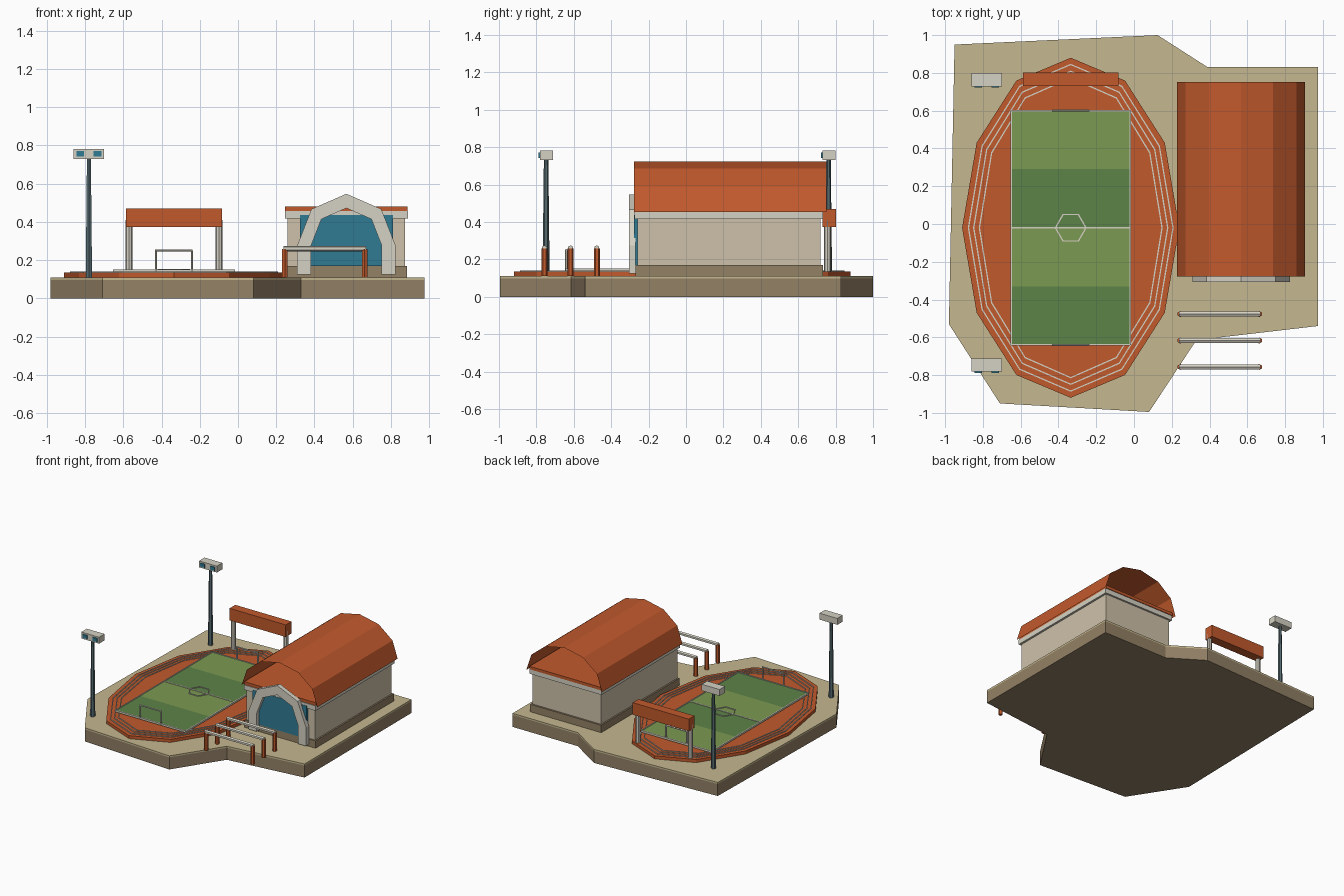
import bpy, bmesh, math
from mathutils import Vector

if "Cube" in bpy.data.objects:
    bpy.data.objects.remove(bpy.data.objects["Cube"])


def mat(name, r, g, b):
    m = bpy.data.materials.new(name)
    m.diffuse_color = [(c / 255) ** 2.2 for c in (r, g, b)] + [1]
    m.use_nodes = True
    m.node_tree.nodes["Principled BSDF"].inputs["Base Color"].default_value = m.diffuse_color
    return m


ORANGE = mat("clay_orange", 192, 90, 48)
SAND = mat("sand", 196, 182, 142)
EARTH = mat("earth", 146, 128, 102)
WALL = mat("wall_beige", 205, 192, 168)
WHITE = mat("off_white", 212, 208, 194)
BLUE = mat("glass_blue", 52, 122, 146)
STEEL = mat("steel", 86, 106, 112)
GREEN_A = mat("grass_light", 122, 152, 82)
GREEN_B = mat("grass_dark", 94, 130, 74)


def finish(name, bm, m):
    bmesh.ops.recalc_face_normals(bm, faces=bm.faces)
    me = bpy.data.meshes.new(name)
    bm.to_mesh(me)
    bm.free()
    me.materials.append(m)
    ob = bpy.data.objects.new(name, me)
    bpy.context.collection.objects.link(ob)
    return ob


def box(name, x, y, z, m):
    bm = bmesh.new()
    bmesh.ops.create_cube(bm, size=1)
    for v in bm.verts:
        v.co = [(a + b) / 2 + c * (b - a) for (a, b), c in zip((x, y, z), v.co)]
    return finish(name, bm, m)


def prism(name, pts, direction, m):
    """Fill an outline of 3D points and extrude it."""
    bm = bmesh.new()
    f = bm.faces.new([bm.verts.new(p) for p in pts])
    ext = bmesh.ops.extrude_face_region(bm, geom=[f], use_keep_orig=True)
    bmesh.ops.translate(bm, vec=direction,
                        verts=[g for g in ext["geom"] if isinstance(g, bmesh.types.BMVert)])
    return finish(name, bm, m)


def rod(name, a, b, r, m, sides=6, r2=None):
    a, b = Vector(a), Vector(b)
    bm = bmesh.new()
    bmesh.ops.create_cone(bm, cap_ends=True, segments=sides, radius1=r,
                          radius2=r2 or r, depth=(b - a).length)
    bm.transform(Vector(b - a).to_track_quat('Z', 'Y').to_matrix().to_4x4())
    bmesh.ops.translate(bm, vec=(a + b) / 2, verts=bm.verts)
    return finish(name, bm, m)


def ellipse(cx, cy, rx, ry, n, z):
    return [(cx + rx * math.cos(i * math.tau / n), cy + ry * math.sin(i * math.tau / n), z)
            for i in range(n)]


def ring(name, cx, cy, rx, ry, n, w, z, h, m):
    """Closed painted band with a rectangular section."""
    bm = bmesh.new()
    loops = [[bm.verts.new(p) for p in ellipse(cx, cy, rx - d, ry - d, n, zz)]
             for d, zz in ((0, z), (0, z + h), (w, z + h), (w, z))]
    for k in range(4):
        a, b = loops[k], loops[(k + 1) % 4]
        for i in range(n):
            j = (i + 1) % n
            bm.faces.new((a[i], a[j], b[j], b[i]))
    return finish(name, bm, m)


# Ground slab with sandy top layer
outline = [(-.95, .95), (.125, 1), (.39, .83), (.975, .83), (.975, -.54),
           (.33, -.615), (.08, -.995), (-.71, -.95), (-.98, -.53)]
prism("ground_slab", [(x, y, 0) for x, y in outline], (0, 0, .097), EARTH)
prism("ground_top", [(x, y, .097) for x, y in outline], (0, 0, .013), SAND)

# Running track with lane lines
CX, CY = -.335, -.02
prism("running_track", ellipse(CX, CY, .575, .9, 12, .105), (0, 0, .03), ORANGE)
for i, (rx, ry) in enumerate(((.545, .868), (.517, .832), (.487, .797))):
    ring(f"lane_line_{i}", CX, CY, rx, ry, 12, .007, .13, .01, WHITE)

# Striped pitch and its markings
X0, X1, Y0, Y1 = -.65, -.02, -.64, .60
for i in range(4):
    y = Y0 + .31 * i
    box(f"pitch_stripe_{i}", (X0, X1), (y, y + .31), (.13, .148), GREEN_A if i % 2 else GREEN_B)
ZL = (.14, .152)
for i, x in enumerate((X0, X1)):
    box(f"touch_line_{i}", (x - .004, x + .004), (Y0, Y1), ZL, WHITE)
for i, y in enumerate((Y0, CY, Y1)):
    box(f"cross_line_{i}", (X0, X1), (y - .004, y + .004), ZL, WHITE)
ring("centre_circle", CX, CY, .085, .085, 6, .008, .14, .013, WHITE)

# Goals
for i, y in enumerate((Y0, Y1)):
    for s in (-1, 1):
        x = CX + s * .094
        rod(f"goal_post_{i}_{s}", (x, y, .14), (x, y, .25), .006, WHITE)
    rod(f"goal_bar_{i}", (CX - .098, y, .25), (CX + .098, y, .25), .006, WHITE)

# Banner gate behind the track
box("gate_banner", (-.587, -.083), (.73, .803), (.372, .47), ORANGE)
for s in (-1, 1):
    x = CX + s * .235
    rod(f"gate_post_{s}", (x, .757, .11), (x, .757, .41), .018, WHITE, 8)

# Floodlights
for i, y in enumerate((-.748, .762)):
    rod(f"flood_pole_{i}", (-.78, y, .11), (-.78, y, .735), .019, STEEL, 6, .012)
    box(f"flood_head_{i}", (-.86, -.70), (y - .033, y + .037), (.73, .782), WHITE)
    for s in (-1, 1):
        x = -.78 + s * .045
        box(f"flood_lamp_{i}_{s}", (x - .02, x + .02), (y - .04, y - .03), (.742, .77), BLUE)

# Hall: plinth, walls, eave, roof deck
box("hall_plinth", (.248, .885), (-.27, .733), (.11, .17), EARTH)
box("hall_walls", (.26, .873), (-.26, .718), (.17, .42), WALL)
box("hall_eave", (.245, .89), (-.275, .733), (.417, .456), WHITE)
box("roof_deck", (.245, .888), (-.27, .738), (.456, .48), ORANGE)

# Faceted barrel roof: open-ended single shell
HX = .567
bm = bmesh.new()
arc = [(HX + .339 * math.cos(i * math.pi / 6), .452 + .27 * math.sin(i * math.pi / 6))
       for i in range(7)]
rows = [[bm.verts.new((x, y, z)) for x, z in arc] for y in (-.278, .752)]
for i in range(6):
    bm.faces.new((rows[0][i], rows[0][i + 1], rows[1][i + 1], rows[1][i]))
roof = finish("barrel_roof", bm, ORANGE)
if roof.data.polygons[2].normal.z < 0:
    roof.data.flip_normals()

# Entrance glass and portal arch
box("entrance_glass", (.325, .81), (-.278, -.255), (.17, .436), BLUE)


def arch(rx, rz):
    pts = [(HX + rx, .125)]
    pts += [(HX + rx * math.cos(i * math.pi / 4), .275 + rz * math.sin(i * math.pi / 4))
            for i in range(5)]
    return pts + [(HX - rx, .125)]


portal = arch(.258, .272) + arch(.185, .197)[::-1]
prism("entrance_arch", [(x, -.306, z) for x, z in portal], (0, .036, 0), WHITE)

# Barrier rails in front of the hall
for i, y in enumerate((-.477, -.617, -.757)):
    for x in (.245, .663):
        rod(f"barrier_post_{i}_{x}", (x, y, .11), (x, y, .258), .016, ORANGE)
    rod(f"barrier_rail_{i}", (.238, y, .26), (.67, y, .26), .015, WHITE)
